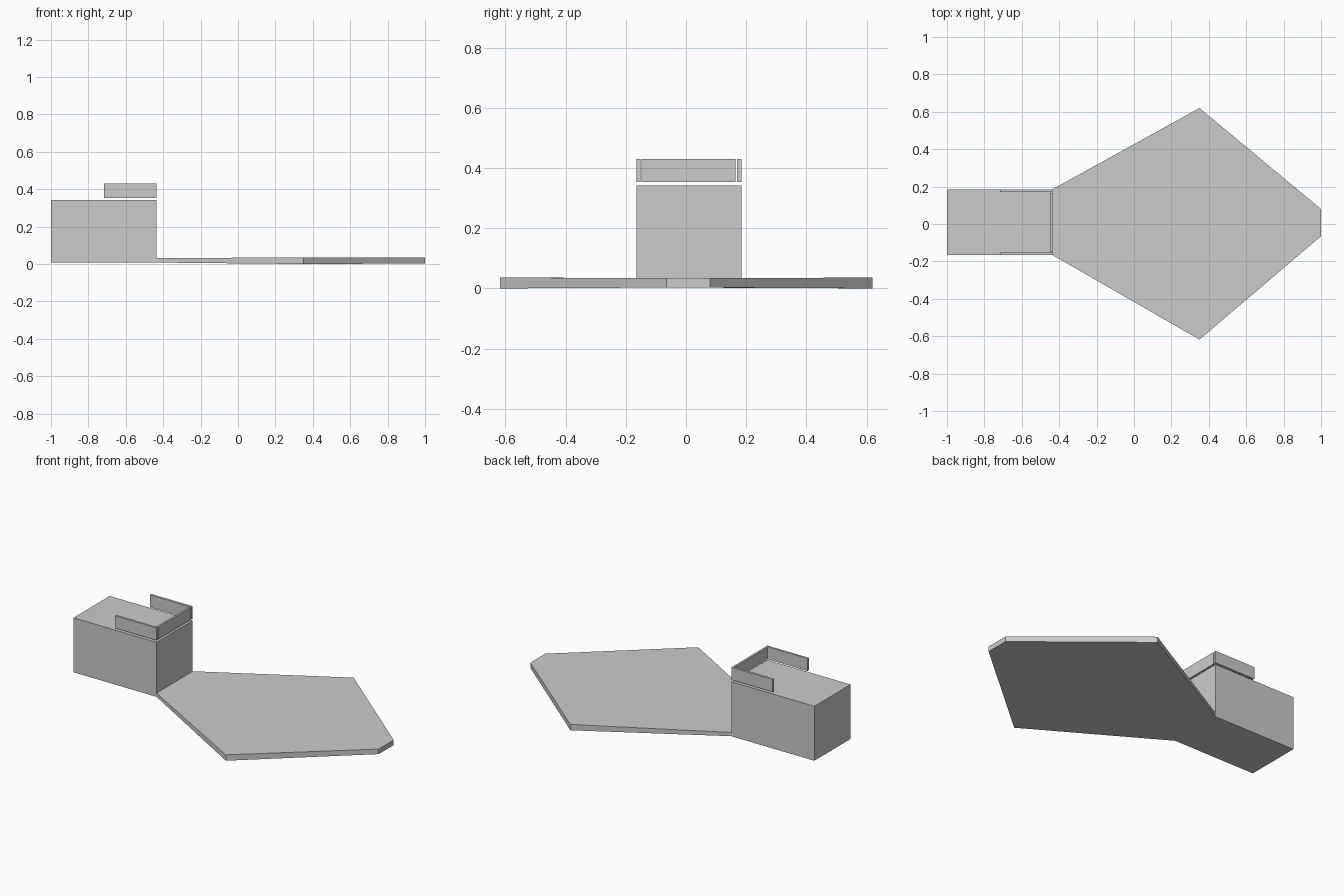
import bpy

if "Cube" in bpy.data.objects:
    bpy.data.objects.remove(bpy.data.objects["Cube"])


def prism(name, outline, bottom, top):
    """Closed solid from an XY outline with a bottom and top height per corner."""
    n = len(outline)
    verts = [(x, y, z) for (x, y), z in zip(outline, bottom)]
    verts += [(x, y, z) for (x, y), z in zip(outline, top)]
    faces = [tuple(reversed(range(n))), tuple(range(n, 2 * n))]
    faces += [(i, (i + 1) % n, n + (i + 1) % n, n + i) for i in range(n)]
    mesh = bpy.data.meshes.new(name)
    mesh.from_pydata(verts, [], faces)
    obj = bpy.data.objects.new(name, mesh)
    bpy.context.collection.objects.link(obj)
    return obj


def box(name, x0, x1, y0, y1, z0, z1):
    outline = [(x0, y0), (x1, y0), (x1, y1), (x0, y1)]
    return prism(name, outline, [z0] * 4, [z1] * 4)


# Main block
Y0, Y1 = -0.165, 0.185
X_END = -0.437
box("block", -1.0, X_END, Y0, Y1, 0.008, 0.342)

# Flat flared plate, very slightly thinner where it meets the block
prism("ground_plate",
      [(X_END, Y0), (0.35, -0.618), (1.0, -0.065),
       (1.0, 0.08), (0.35, 0.62), (X_END, Y1)],
      [0.008, 0.0, 0.003, 0.003, 0.0, 0.008],
      [0.031, 0.036, 0.034, 0.034, 0.036, 0.031])

# Guard panels floating just above the block
for name, y0, y1 in (("front_guard", Y0, Y0 + 0.013), ("back_guard", Y1 - 0.015, Y1)):
    box(name, -0.717, X_END, y0, y1, 0.354, 0.43)
box("end_guard", -0.449, X_END, -0.148, 0.165, 0.354, 0.43)
